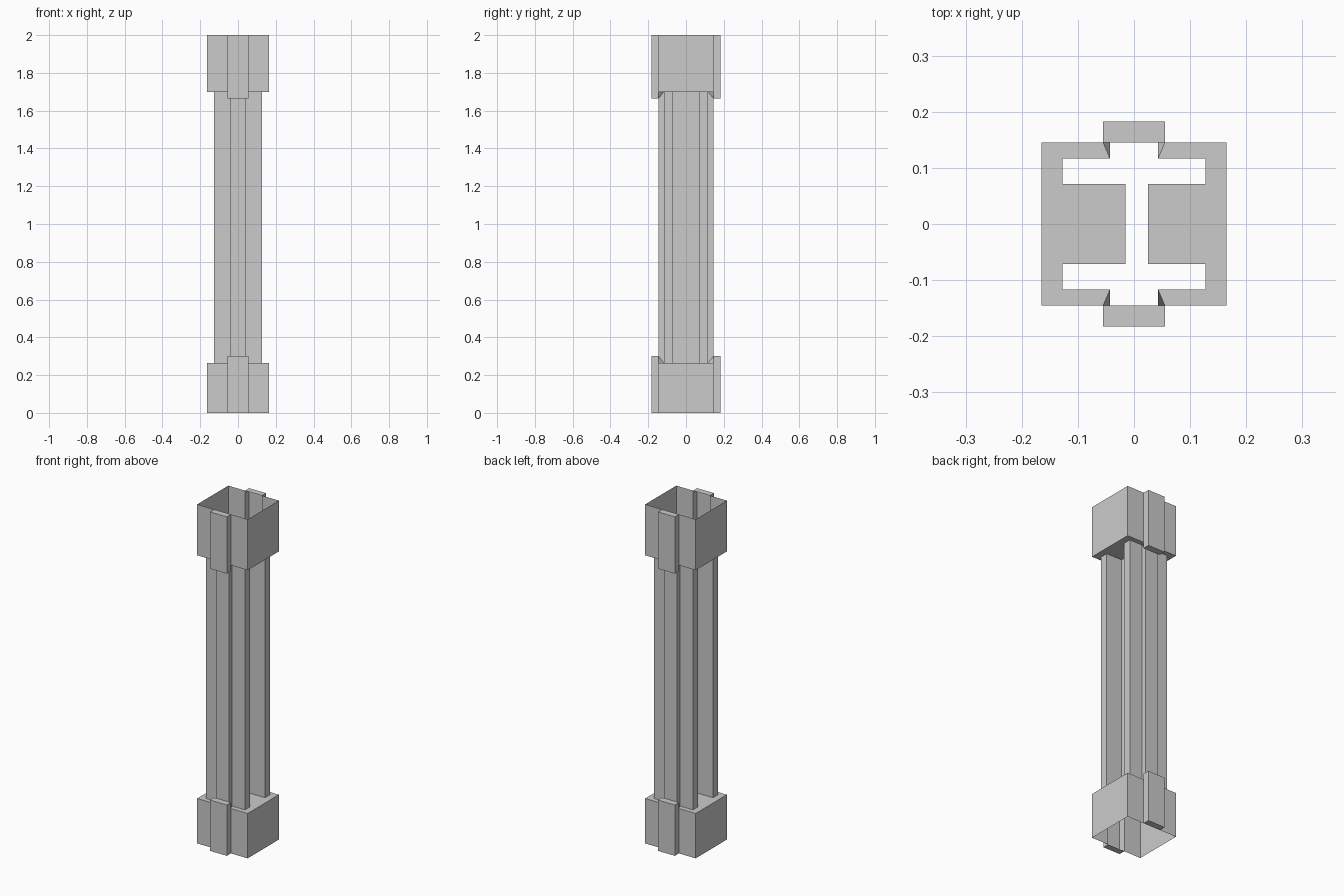
import bpy, bmesh

if "Cube" in bpy.data.objects:
    bpy.data.objects.remove(bpy.data.objects["Cube"])

# Shared plan dimensions
BX, BY = 0.165, 0.145        # collar half width and depth
RX, RY = 0.055, 0.183        # collar rib half width and front face
FX, FO, FI = 0.127, 0.117, 0.071   # shaft flange half width, outer and inner y
SX = 0.043                   # shaft rib half width


def web(s):
    return 0.005 + s * 0.02  # web sits slightly off centre


def make_object(name, faces):
    bm = bmesh.new()
    for f in faces:
        bm.faces.new([bm.verts.new(p) for p in f])
    bmesh.ops.remove_doubles(bm, verts=bm.verts, dist=0.0005)
    bmesh.ops.recalc_face_normals(bm, faces=bm.faces)
    mesh = bpy.data.meshes.new(name)
    bm.to_mesh(mesh)
    bm.free()
    ob = bpy.data.objects.new(name, mesh)
    bpy.context.collection.objects.link(ob)


# Shaft: hollow I-shaped tube with a rib on each flange
def shaft_half(s):
    upper = [(s * SX, BY), (s * SX, FO), (s * FX, FO), (s * FX, FI), (web(s), FI)]
    return upper + [(x, -y) for x, y in reversed(upper)]


outline = shaft_half(1) + shaft_half(-1)[::-1]
ends = [(0.30, 1.665) if abs(y) == BY else (0.265, 1.70) for x, y in outline]
walls = []
for i in range(len(outline)):
    j = (i + 1) % len(outline)
    a, b = outline[i], outline[j]
    walls.append([(*a, ends[i][0]), (*b, ends[j][0]), (*b, ends[j][1]), (*a, ends[i][1])])
make_object("shaft", walls)


# Collar: open box with ribs front and back and a shoulder around the shaft
def collar(name, z_end, z_shoulder, z_rib):
    faces = []

    def wall(a, b, z):
        faces.append([(*a, z_end), (*b, z_end), (*b, z), (*a, z)])

    for s in (1, -1):
        # side wall and shoulder
        wall((s * BX, BY), (s * BX, -BY), z_shoulder)
        half = [(RX, BY), (BX, BY), (BX, -BY), (RX, -BY), (SX, -FO), (FX, -FO), (FX, -FI)]
        plan = [(s * x, y) for x, y in half] + [(web(s), -FI), (web(s), FI)]
        plan += [(s * FX, FI), (s * FX, FO), (s * SX, FO)]
        faces.append([(x, y, z_shoulder) for x, y in plan])
        for t in (1, -1):
            # front panels, rib sides and the slanted transition
            wall((s * RX, t * BY), (s * BX, t * BY), z_shoulder)
            wall((s * RX, t * BY), (s * RX, t * RY), z_rib)
            faces.append([(s * RX, t * BY, z_shoulder), (s * SX, t * FO, z_shoulder),
                          (s * SX, t * BY, z_rib), (s * RX, t * BY, z_rib)])
    for t in (1, -1):
        # rib face and its two end plates
        wall((-RX, t * RY), (RX, t * RY), z_rib)
        for z in (z_end, z_rib):
            faces.append([(-RX, t * BY, z), (RX, t * BY, z), (RX, t * RY, z), (-RX, t * RY, z)])
    make_object(name, faces)


collar("bottom_collar", 0.0, 0.265, 0.30)
collar("top_collar", 2.0, 1.70, 1.665)
